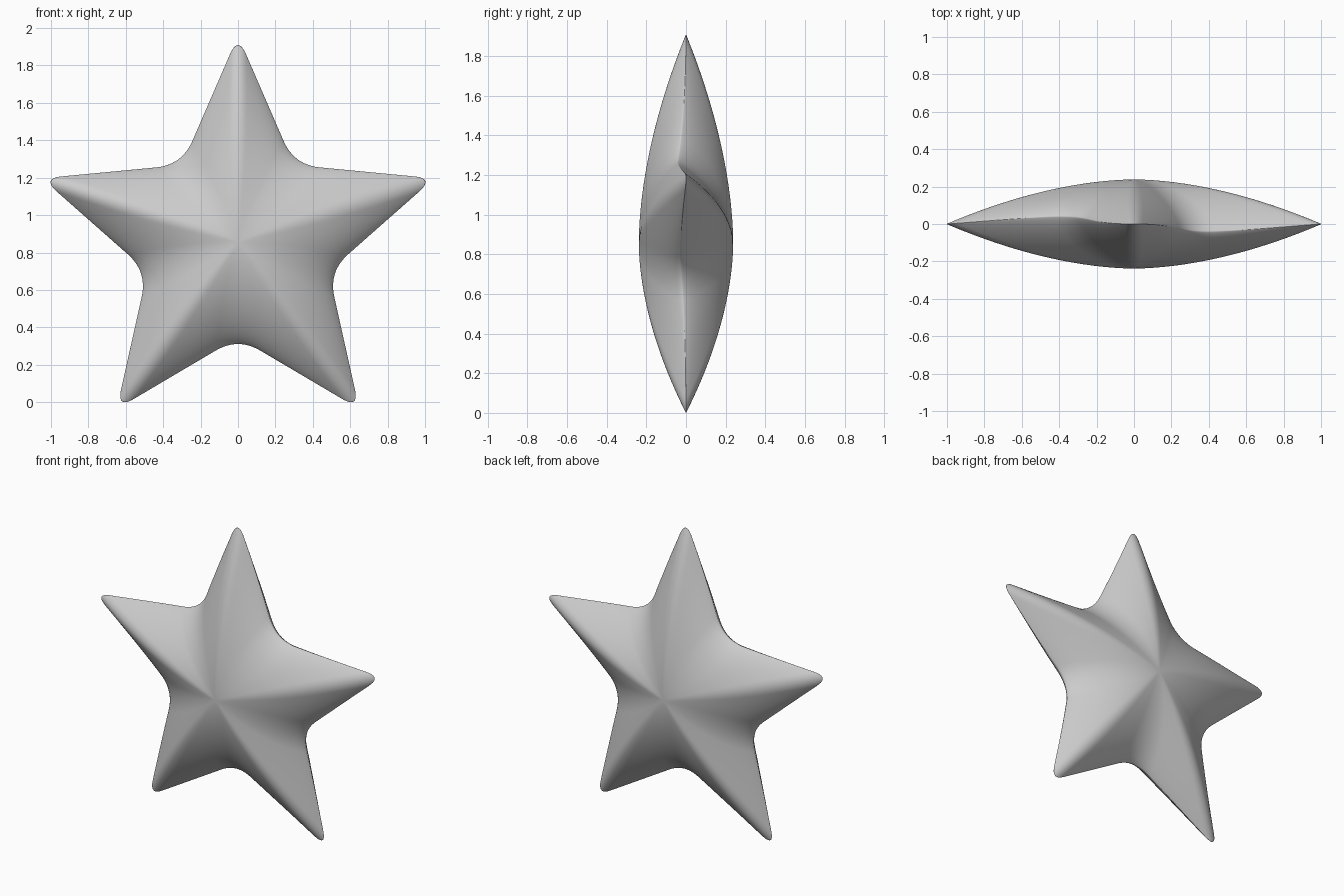
import bpy, bmesh
from math import sin, cos, pi, radians, atan2, hypot
from mathutils import Vector

if "Cube" in bpy.data.objects:
    bpy.data.objects.remove(bpy.data.objects["Cube"])

CENTRE_Z = 0.86
TIP_R, NOTCH_R, DEPTH = 1.053, 0.545, 0.238
RINGS, CORNER, EDGE = 28, 12, 5


def star_outline(t):
    """Rounded five-point outline; corners are softer towards the centre."""
    d_tip = 0.11 + 0.22 * (1 - t)
    d_notch = 0.14 + 0.10 * (1 - t)
    r_tip = TIP_R + d_tip * 0.458
    r_notch = NOTCH_R - d_notch * 0.253
    corners = []
    for i in range(10):
        a = i * pi / 5
        r = r_notch if i % 2 else r_tip
        corners.append(Vector((r * sin(a), r * cos(a))))
    arcs = []
    for i, c in enumerate(corners):
        d = d_notch if i % 2 else d_tip
        a = c + (corners[i - 1] - c).normalized() * d
        b = c + (corners[(i + 1) % 10] - c).normalized() * d
        arcs.append([a * (1 - s) ** 2 + c * 2 * s * (1 - s) + b * s * s
                     for s in (k / CORNER for k in range(CORNER + 1))])
    pts = []
    for i, arc in enumerate(arcs):
        nxt = arcs[(i + 1) % 10][0]
        pts += arc
        pts += [arc[-1].lerp(nxt, k / EDGE) for k in range(1, EDGE)]
    return pts


def ring_points(t, side):
    """One ring of the pillow surface, side -1 is front and 1 is back."""
    out = []
    for p in star_outline(t):
        w = max(0.0, min(1.0, (TIP_R - p.length) / (TIP_R - NOTCH_R)))
        a = atan2(p.x, p.y)
        y = side * DEPTH * max(0.0, 1 - t ** 1.8) ** (1 - 0.25 * w)
        # rim leans slightly to one side at the notches
        y -= 0.035 * sin(a) * (1 + cos(a)) * w * t * t
        out.append((p.x * t, y, CENTRE_Z + p.y * t))
    return out


# Star body: rings from the front centre, over the rim, to the back centre
bm = bmesh.new()
steps = [sin(k / RINGS * pi / 2) for k in range(1, RINGS + 1)]
layers = [(t, -1) for t in steps] + [(t, 1) for t in reversed(steps[:-1])]
rings = [[bm.verts.new(p) for p in ring_points(t, s)] for t, s in layers]
n = len(rings[0])
for r0, r1 in zip(rings, rings[1:]):
    for i in range(n):
        j = (i + 1) % n
        bm.faces.new((r0[i], r0[j], r1[j], r1[i]))
for ring, y in ((rings[0], -DEPTH), (rings[-1], DEPTH)):
    c = bm.verts.new((0, y, CENTRE_Z))
    for i in range(n):
        bm.faces.new((c, ring[i], ring[(i + 1) % n]))
bmesh.ops.recalc_face_normals(bm, faces=bm.faces)

# Stand on the ground
low = min(v.co.z for v in bm.verts)
bmesh.ops.translate(bm, verts=bm.verts, vec=(0, 0, -low))

mesh = bpy.data.meshes.new("star")
bm.to_mesh(mesh)
bm.free()
for f in mesh.polygons:
    f.use_smooth = True
star = bpy.data.objects.new("star", mesh)
bpy.context.collection.objects.link(star)
